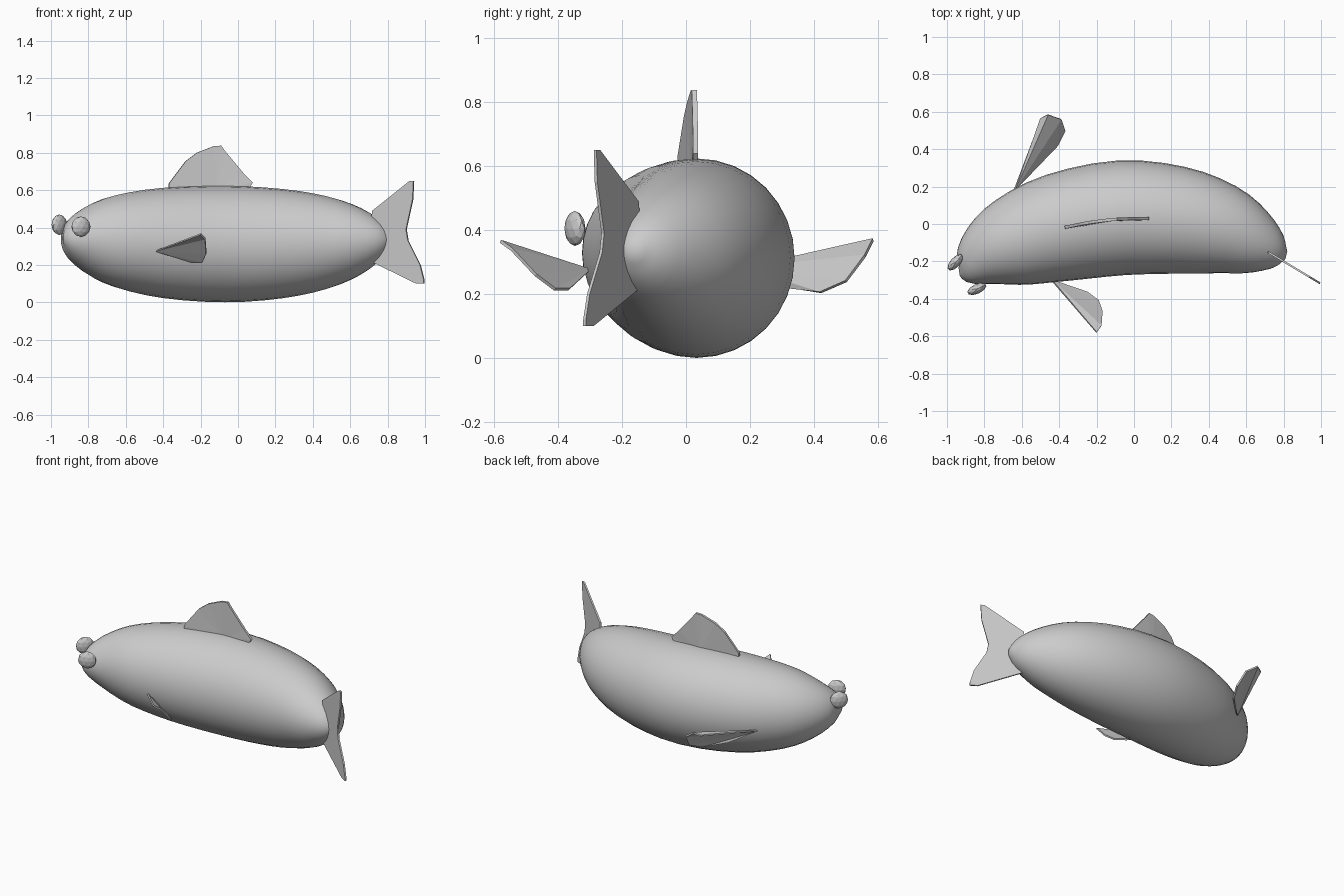
import bpy
import bmesh
from math import cos, sin, pi, radians
from mathutils import Vector, Matrix

old = bpy.data.objects.get("Cube")
if old:
    bpy.data.objects.remove(old, do_unlink=True)

GREY = (0.6, 0.6, 0.6, 1)
grey = bpy.data.materials.new("plain_grey")
grey.use_nodes = True
grey.diffuse_color = GREY
grey.node_tree.nodes["Principled BSDF"].inputs["Base Color"].default_value = GREY


def add_object(name, bm, smooth=False):
    bmesh.ops.recalc_face_normals(bm, faces=bm.faces)
    for face in bm.faces:
        face.smooth = smooth
    mesh = bpy.data.meshes.new(name)
    bm.to_mesh(mesh)
    bm.free()
    mesh.materials.append(grey)
    obj = bpy.data.objects.new(name, mesh)
    bpy.context.collection.objects.link(obj)
    return obj


def smooth_path(points, steps):
    """Catmull-Rom interpolation through the points."""
    pts = [Vector(p) for p in points]
    pts = [pts[0]] + pts + [pts[-1]]
    path = []
    for a, b, c, d in zip(pts, pts[1:], pts[2:], pts[3:]):
        for i in range(steps):
            t = i / steps
            path.append((2 * b + (c - a) * t + (2 * a - 5 * b + 4 * c - d) * t**2
                         + (3 * b - a - 3 * c + d) * t**3) / 2)
    return path + [pts[-1]]


# Body: round sections along a spine that bends sideways (x, y, radius)
SPINE = [(-.935, -.255, .02), (-.9, -.243, .09), (-.795, -.17, .178),
         (-.65, -.098, .243), (-.405, -.02, .29), (-.07, .033, .307),
         (.235, .02, .288), (.47, -.03, .245), (.645, -.1, .178),
         (.765, -.15, .095), (.815, -.165, .02)]
SIDES = 32


def build_body():
    bm = bmesh.new()
    path = smooth_path(SPINE, 3)
    rings = []
    for i, p in enumerate(path):
        tangent = path[min(i + 1, len(path) - 1)] - path[max(i - 1, 0)]
        side = Vector((-tangent.y, tangent.x, 0)).normalized()
        centre = Vector((p.x, p.y, .312 + .035 * p.x**2))
        ring = []
        for k in range(SIDES):
            a = 2 * pi * k / SIDES
            offset = side * cos(a) + Vector((0, 0, 1.015 * sin(a)))
            ring.append(bm.verts.new(centre + offset * p.z))
        rings.append(ring)
    for lower, upper in zip(rings, rings[1:]):
        for k in range(SIDES):
            n = (k + 1) % SIDES
            bm.faces.new((lower[k], lower[n], upper[n], upper[k]))
    bm.faces.new(rings[0])
    bm.faces.new(rings[-1])
    add_object("body", bm, True)


build_body()


# Fins: thin sheets fanned out from the first outline point
def add_fin(name, outline, thickness=.01):
    bm = bmesh.new()
    verts = [bm.verts.new(p) for p in outline]
    for a, b in zip(verts[1:], verts[2:]):
        bm.faces.new((verts[0], a, b))
    obj = add_object(name, bm)
    solid = obj.modifiers.new("thickness", "SOLIDIFY")
    solid.thickness = thickness
    solid.offset = 0


# Tail stands on a slanted upright plane
TAIL = [(.7, .35), (.72, .49), (.92, .65), (.94, .65), (.935, .55), (.9, .39),
        (.91, .33), (.975, .2), (.995, .12), (.995, .1), (.955, .1), (.72, .215)]
add_fin("tail_fin", [(x, -.14 - .6 * (x - .7), z) for x, z in TAIL])

# Dorsal fin bows slightly sideways
DORSAL = [(-.12, .6), (-.37, .6), (-.37, .635), (-.28, .755), (-.22, .8),
          (-.13, .835), (-.09, .838), (-.07, .81), (.03, .69), (.08, .64), (.05, .6)]
add_fin("dorsal_fin", [(x, .03 - .3 * (x - .03)**2, z) for x, z in DORSAL], .016)

add_fin("front_side_fin", [(-.44, -.3, .275), (-.2, -.58, .365), (-.175, -.545, .34),
                           (-.17, -.47, .26), (-.19, -.41, .215), (-.25, -.365, .215)])
add_fin("back_side_fin", [(-.64, .18, .28), (-.5, .565, .355), (-.46, .585, .37),
                          (-.39, .56, .32), (-.37, .5, .24), (-.41, .42, .205),
                          (-.52, .31, .22)])

# Eyes: flattened faceted balls either side of the snout
for name, spot, turn in (("front_eye", (-.84, -.347, .405), 25),
                         ("back_eye", (-.955, -.205, .415), 47)):
    bm = bmesh.new()
    bmesh.ops.create_icosphere(bm, subdivisions=2, radius=.055)
    bmesh.ops.transform(bm, verts=bm.verts, matrix=Matrix.Translation(spot)
                        @ Matrix.Rotation(radians(turn), 4, "Z")
                        @ Matrix.Diagonal((1, .48, 1, 1)))
    add_object(name, bm)
